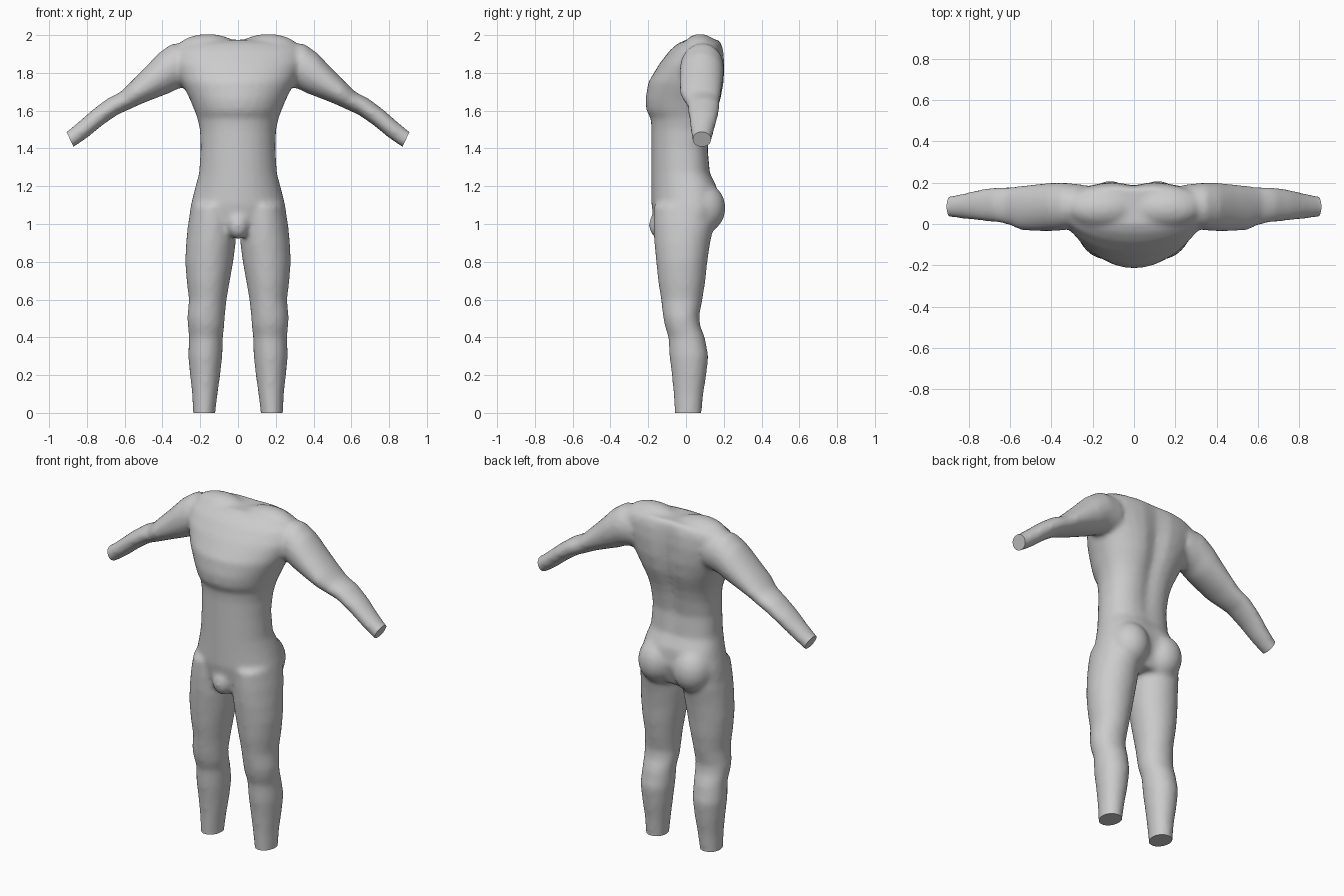
import bpy, bmesh, math
from mathutils import Vector, Matrix

if "Cube" in bpy.data.objects:
    bpy.data.objects.remove(bpy.data.objects["Cube"])

SEG = 32
suit = bpy.data.materials.new("soft grey")
suit.diffuse_color = (0.6, 0.6, 0.6, 1)
suit.use_nodes = True
suit.node_tree.nodes["Principled BSDF"].inputs["Base Color"].default_value = suit.diffuse_color
bm = bmesh.new()


def power(v, e):
    return math.copysign(abs(v) ** e, v)


def loft(rings):
    """Skin a closed tube through rings of points."""
    loops = [[bm.verts.new(p) for p in r] for r in rings]
    faces = [bm.faces.new(loops[0]), bm.faces.new(loops[-1])]
    for a, b in zip(loops, loops[1:]):
        for i in range(SEG):
            j = (i + 1) % SEG
            faces.append(bm.faces.new((a[i], a[j], b[j], b[i])))
    bmesh.ops.recalc_face_normals(bm, faces=faces)


def flat_ring(z, x0, x1, yf, yb, groove=0.0, back=1.0):
    """Horizontal section with separate front and back depth and a spine groove."""
    cx, rx, cy = (x0 + x1) / 2, (x1 - x0) / 2, yf + (yb - yf) * 0.55
    pts = []
    for i in range(SEG):
        a = 2 * math.pi * i / SEG
        c, s = math.cos(a), math.sin(a)
        if s > 0:
            x, y = cx + rx * power(c, back), cy + (yb - cy) * power(s, back)
            y -= groove * math.exp(-((x - cx) / 0.05) ** 2)
        else:
            x, y = cx + rx * c, cy + (cy - yf) * s
        pts.append((x, y, z))
    return pts


def arm_ring(ux, uz, lx, lz, yf, yb, side):
    """Limb section spanned by its upper and lower outline points."""
    pts = []
    for i in range(SEG):
        a = 2 * math.pi * i / SEG
        t = 0.5 + 0.5 * math.cos(a)
        pts.append((side * (lx + (ux - lx) * t),
                    (yf + yb) / 2 + (yb - yf) / 2 * math.sin(a), lz + (uz - lz) * t))
    return pts


def blob(loc, size):
    m = Matrix.Translation(loc) @ Matrix.Diagonal((*size, 1))
    bmesh.ops.create_uvsphere(bm, u_segments=24, v_segments=16, radius=1, matrix=m)


# Trunk: z, half width, front y, back y, spine groove
trunk = [(0.97, .245, -.15, .13, 0), (1.03, .26, -.17, .16, .01), (1.1, .25, -.183, .18, .01),
         (1.2, .225, -.183, .165, .005), (1.27, .206, -.183, .13, .005),
         (1.4, .198, -.183, .122, .015), (1.5, .202, -.183, .14, .02),
         (1.56, .215, -.187, .155, .022), (1.6, .23, -.21, .17, .025),
         (1.66, .255, -.215, .19, .025), (1.75, .3, -.2, .205, .025),
         (1.85, .345, -.14, .207, .02), (1.92, .345, -.085, .2, .015),
         (1.955, .31, -.045, .19, .01), (1.975, .24, .0, .175, .005)]
loft([flat_ring(z, -w, w, f, b, g, 0.8) for z, w, f, b, g in trunk])

# Legs: z, inner x, outer x, front y, back y
leg = [(-.06, .12, .238, -.06, .08), (.0, .12, .238, -.06, .082), (.1, .108, .243, -.066, .092),
       (.2, .094, .254, -.075, .108), (.3, .083, .264, -.088, .119), (.4, .08, .26, -.093, .1),
       (.46, .072, .266, -.112, .076), (.51, .07, .268, -.122, .07), (.6, .06, .26, -.132, .087),
       (.7, .043, .272, -.148, .103), (.8, .025, .28, -.158, .113), (.9, .012, .275, -.168, .128),
       (1.0, .01, .265, -.172, .15), (1.1, .02, .245, -.17, .15)]

# Arms: upper outline x z, lower outline x z, front y, back y
arm = [(.26, 1.955, .22, 1.74, .0, .19), (.35, 1.955, .32, 1.715, -.03, .2),
       (.42, 1.905, .37, 1.69, -.035, .2), (.5, 1.82, .45, 1.66, -.035, .193),
       (.57, 1.75, .525, 1.63, -.03, .185), (.62, 1.7, .585, 1.602, -.005, .18),
       (.69, 1.665, .635, 1.58, .008, .18), (.77, 1.605, .715, 1.525, .015, .168),
       (.85, 1.535, .80, 1.455, .025, .148), (.908, 1.488, .87, 1.407, .033, .135),
       (.962, 1.463, .924, 1.382, .033, .135)]

for side in (1, -1):
    loft([flat_ring(z, *sorted((side * i, side * o)), f, b) for z, i, o, f, b in leg])
    loft([arm_ring(*r, side) for r in arm])
    blob((side * .16, .075, 1.93), (.16, .09, .076))       # shoulder top
    blob((side * .115, .085, 1.085), (.115, .125, .135))   # buttock
blob((0, -.135, .995), (.06, .062, .075))                  # groin

# Fuse every volume into one skin
raw = bpy.data.meshes.new("body")
bm.to_mesh(raw)
bm.free()
body = bpy.data.objects.new("body", raw)
bpy.context.collection.objects.link(body)
fuse = body.modifiers.new("fuse", 'REMESH')
fuse.mode, fuse.voxel_size = 'VOXEL', 0.014
soft = body.modifiers.new("soften", 'SMOOTH')
soft.factor, soft.iterations = 0.5, 8
skin = bpy.data.meshes.new_from_object(body.evaluated_get(bpy.context.evaluated_depsgraph_get()))
bpy.data.objects.remove(body)


def cut(b, point, normal, cap):
    """Remove what lies beyond a plane, optionally closing the hole."""
    geom = b.verts[:] + b.edges[:] + b.faces[:]
    res = bmesh.ops.bisect_plane(b, geom=geom, dist=1e-5, plane_co=point,
                                 plane_no=normal, clear_outer=True)
    if cap:
        edges = [e for e in res["geom_cut"] if isinstance(e, bmesh.types.BMEdge)]
        bmesh.ops.holes_fill(b, edges=edges, sides=0)


def garment(name, cuts):
    b = bmesh.new()
    b.from_mesh(skin)
    for c in cuts:
        cut(b, *c)
    mesh = bpy.data.meshes.new(name)
    b.to_mesh(mesh)
    b.free()
    mesh.materials.clear()
    mesh.materials.append(suit)
    mesh.shade_smooth()
    mesh.set_sharp_from_angle(angle=math.radians(45))
    bpy.context.collection.objects.link(bpy.data.objects.new(name, mesh))


# Tilted waistline separates the two garments
waist, up = Vector((0, -.18, 1.25)), Vector((0, -.2, 1)).normalized()
garment("upper_body", [(waist, -up, False)] +
        [((s * .908, 0, 1.488), (s * .906, 0, -.423), True) for s in (1, -1)])
garment("lower_body", [(waist, up, False), ((0, 0, 0), (0, 0, -1), True)])
